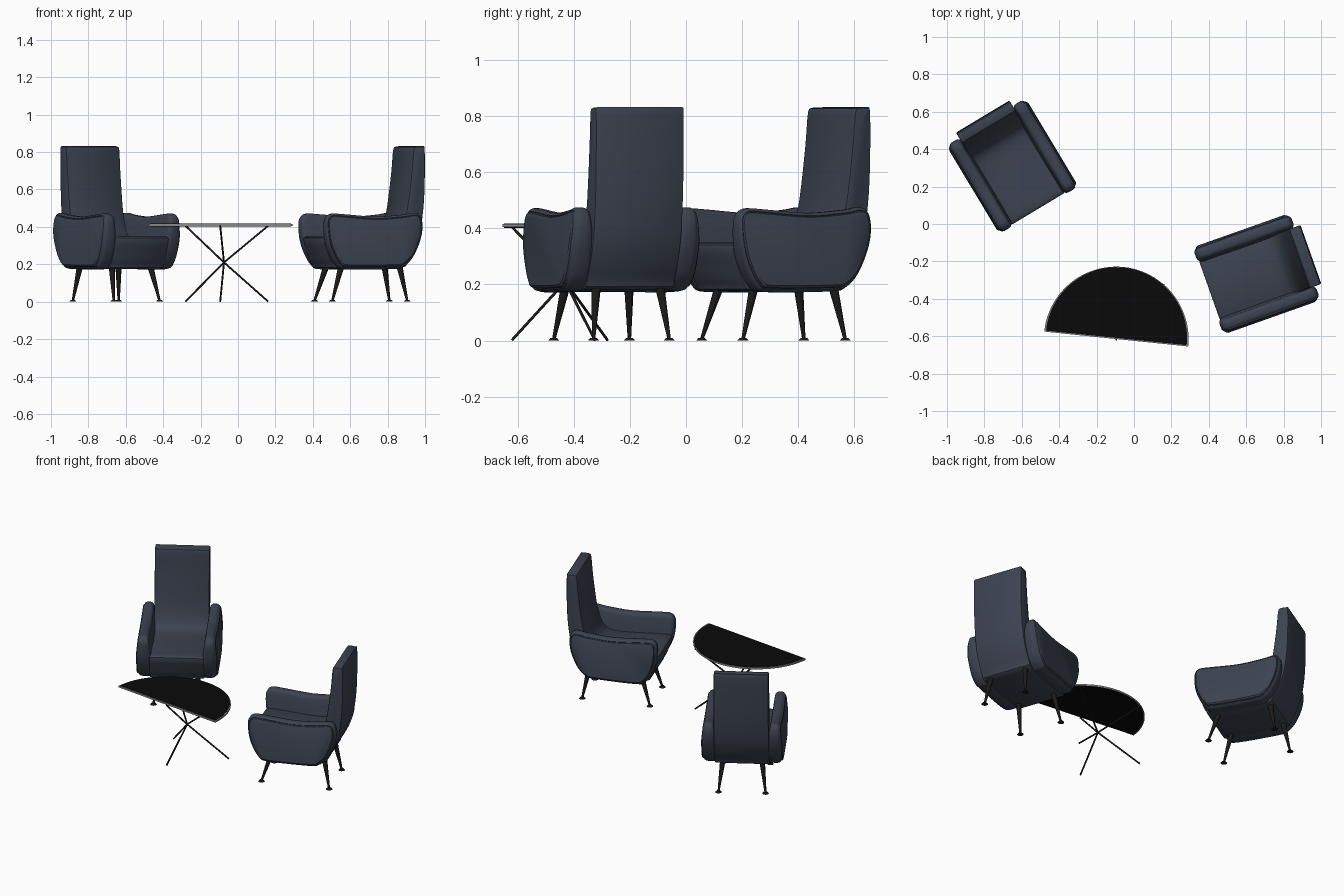
import bpy, bmesh, math
from mathutils import Matrix, Vector

if "Cube" in bpy.data.objects:
    bpy.data.objects.remove(bpy.data.objects["Cube"])


def material(name, rgb):
    m = bpy.data.materials.new(name)
    m.diffuse_color = (*rgb, 1)
    m.use_nodes = True
    m.node_tree.nodes["Principled BSDF"].inputs["Base Color"].default_value = m.diffuse_color
    return m


FABRIC = material("blue_grey_fabric", (0.045, 0.056, 0.08))
DARK = material("dark_metal", (0.012, 0.011, 0.01))
BLACK = material("black_top", (0.003, 0.003, 0.003))
RIM = material("grey_rim", (0.25, 0.24, 0.24))


def finish(bm, name, mat, matrix=Matrix(), angle=35):
    bmesh.ops.recalc_face_normals(bm, faces=bm.faces)
    me = bpy.data.meshes.new(name)
    bm.to_mesh(me)
    bm.free()
    ob = bpy.data.objects.new(name, me)
    bpy.context.collection.objects.link(ob)
    me.materials.append(mat)
    ob.matrix_world = matrix
    bpy.ops.object.select_all(action='DESELECT')
    ob.select_set(True)
    bpy.context.view_layer.objects.active = ob
    bpy.ops.object.shade_smooth_by_angle(angle=math.radians(angle))
    return ob


def spline(pts, n=4):
    """Closed smooth curve through 2D points."""
    p = [Vector(q) for q in pts]
    out = []
    for i in range(len(p)):
        a, b, c, d = (p[(i + k) % len(p)] for k in (-1, 0, 1, 2))
        for j in range(n):
            t = j / n
            out.append(0.5 * (2 * b + (c - a) * t + (2 * a - 5 * b + 4 * c - d) * t * t
                              + (3 * b - a - 3 * c + d) * t ** 3))
    return out


def inset(ring, d):
    """Move a clockwise (y, z) outline inwards by d."""
    out = []
    for i, q in enumerate(ring):
        t = (ring[(i + 1) % len(ring)] - ring[i - 1]).normalized()
        out.append(q + Vector((t.y, -t.x)) * d)
    return out


def loft(outline, sections, warp=lambda x, z: x, side=1):
    """Skin (x, inset) sections of a side outline and cap both ends."""
    bm = bmesh.new()
    rings = [[bm.verts.new((side * warp(x, q.y), q.x, q.y)) for q in inset(outline, d)]
             for x, d in sections]
    n = len(outline)
    for a, b in zip(rings, rings[1:]):
        for i in range(n):
            bm.faces.new((a[i], a[(i + 1) % n], b[(i + 1) % n], b[i]))
    bm.faces.new(rings[0])
    bm.faces.new(rings[-1])
    return bm


def rod(bm, a, b, r1, r2, seg=12):
    a, b = Vector(a), Vector(b)
    d = b - a
    m = Matrix.Translation((a + b) / 2) @ d.to_track_quat('Z', 'Y').to_matrix().to_4x4()
    bmesh.ops.create_cone(bm, cap_ends=True, segments=seg, radius1=r1, radius2=r2,
                          depth=d.length, matrix=m)


# Side outlines (y, z), clockwise with the front at -y
ARM = spline([(-0.285, 0.40), (-0.28, 0.445), (-0.25, 0.47), (-0.18, 0.468), (0, 0.455),
              (0.15, 0.465), (0.22, 0.475), (0.255, 0.458), (0.266, 0.40), (0.25, 0.32),
              (0.21, 0.235), (0.16, 0.187), (0.1, 0.175), (-0.16, 0.173), (-0.215, 0.195),
              (-0.255, 0.26), (-0.278, 0.33)])
BODY = spline([(-0.276, 0.325), (-0.26, 0.348), (-0.15, 0.345), (0.03, 0.335), (0.12, 0.345),
               (0.165, 0.39), (0.19, 0.47), (0.205, 0.56), (0.222, 0.7), (0.232, 0.81),
               (0.246, 0.829), (0.283, 0.829), (0.298, 0.81), (0.297, 0.6), (0.285, 0.45),
               (0.26, 0.33), (0.205, 0.22), (0.15, 0.18), (-0.18, 0.176), (-0.23, 0.2),
               (-0.26, 0.27)])
# Arm cross-section with a seam groove around the outer panel
ARM_SECTIONS = [(0.172, 0.022), (0.175, 0.011), (0.183, 0.003), (0.195, 0), (0.222, 0),
                (0.232, 0.004), (0.237, 0.010), (0.235, 0.013), (0.243, 0.016), (0.247, 0.024)]
BODY_SECTIONS = [(-0.167, 0.009), (-0.165, 0.003), (-0.159, 0),
                 (0.159, 0), (0.165, 0.003), (0.167, 0.009)]


def arm_warp(x, z):
    # arm is thicker low on the inside, and leans in at the top outside
    w = (0.247 - x) / 0.075
    return x - w * 0.035 * (0.47 - z) / 0.3 - (1 - w) * 0.012 * max(0, (z - 0.35) / 0.12)


def chair(prefix, loc, degrees):
    m = Matrix.Translation(loc) @ Matrix.Rotation(math.radians(degrees), 4, 'Z')
    finish(loft(BODY, BODY_SECTIONS), prefix + "_seat_and_back", FABRIC, m)
    for side, label in ((-1, "left"), (1, "right")):
        finish(loft(ARM, ARM_SECTIONS, arm_warp, side), f"{prefix}_{label}_arm", FABRIC, m)
        # splayed tapered legs with small foot discs
        for end, foot_y, top_y in (("front", -0.22, -0.155), ("rear", 0.205, 0.165)):
            bm = bmesh.new()
            rod(bm, (side * 0.143, foot_y, 0.004), (side * 0.118, top_y, 0.21), 0.006, 0.018, 16)
            rod(bm, (side * 0.143, foot_y, 0), (side * 0.143, foot_y, 0.009), 0.02, 0.012, 20)
            finish(bm, f"{prefix}_{end}_{label}_leg", DARK, m)


chair("left_chair", (-0.655, 0.318, 0), 31)
chair("right_chair", (0.664, -0.263, 0), -70.5)


# Half-round table top with a grey rim
def half_disc(radius, back, z0, z1):
    bm = bmesh.new()
    ring = [(radius * math.cos(math.pi * i / 48), radius * math.sin(math.pi * i / 48) + back)
            for i in range(49)]
    f = bm.faces.new([bm.verts.new((x, y, z0)) for x, y in ring])
    ext = bmesh.ops.extrude_face_region(bm, geom=[f])["geom"]
    bmesh.ops.translate(bm, vec=(0, 0, z1 - z0),
                        verts=[v for v in ext if isinstance(v, bmesh.types.BMVert)])
    return bm


table = Matrix.Translation((-0.095, -0.615, 0)) @ Matrix.Rotation(math.radians(-5.9), 4, 'Z')
finish(half_disc(0.387, 0, 0.404, 0.415), "table_rim", RIM, table)
finish(half_disc(0.378, 0.006, 0.402, 0.417), "table_top", BLACK, table)

# Three bent rods meeting at a central hub
bm = bmesh.new()
hub = (-0.075, -0.43, 0.21)
for x, y in ((-0.28, -0.28), (-0.095, -0.62), (0.16, -0.325)):
    for z in (0.002, 0.405):
        rod(bm, (x, y, z), hub, 0.005, 0.005)
bmesh.ops.create_uvsphere(bm, u_segments=12, v_segments=8, radius=0.008,
                          matrix=Matrix.Translation(hub))
finish(bm, "table_legs", DARK)
